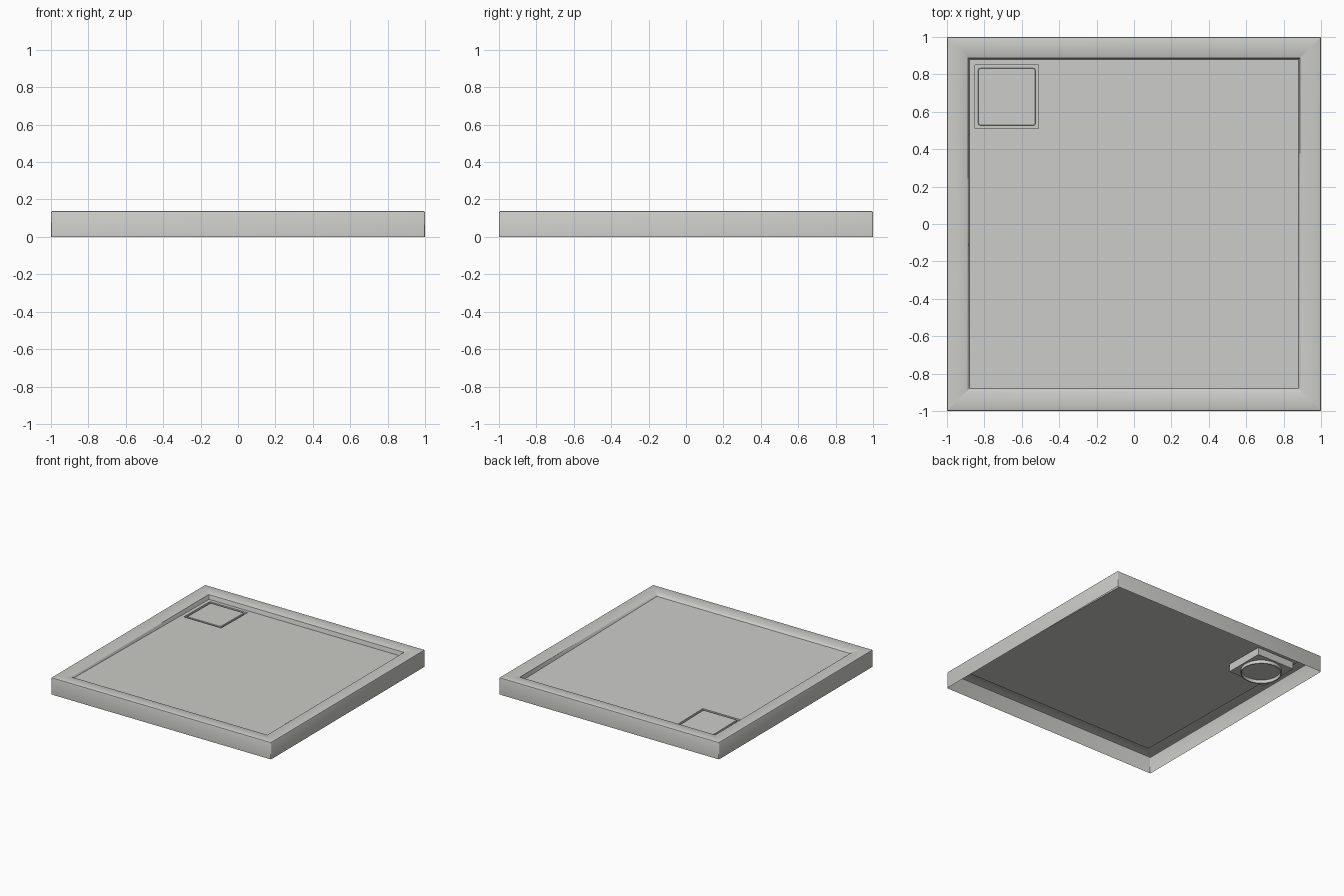
import bpy, bmesh, math

if "Cube" in bpy.data.objects:
    bpy.data.objects.remove(bpy.data.objects["Cube"])

# Single material
grey = bpy.data.materials.new("light_grey_acrylic")
grey.use_nodes = True
colour = (0.6, 0.6, 0.58, 1)
grey.diffuse_color = colour
grey.node_tree.nodes["Principled BSDF"].inputs["Base Color"].default_value = colour

INNER = 0.88                    # half width of the floor
DX, DY, DR = -0.68, 0.68, 0.17  # drain centre and half width
BOX_Z = 0.035                   # underside of the drain box


def floor_z(y):
    """Floor falls gently from front to back."""
    return 0.107 - 0.014 * y


def finish(name, bm):
    mesh = bpy.data.meshes.new(name)
    bm.to_mesh(mesh)
    bm.free()
    ob = bpy.data.objects.new(name, mesh)
    bpy.context.collection.objects.link(ob)
    mesh.materials.append(grey)
    bpy.ops.object.select_all(action="DESELECT")
    ob.select_set(True)
    bpy.context.view_layer.objects.active = ob
    bpy.ops.object.shade_smooth_by_angle(angle=math.radians(30))
    return ob


def square_loop(bm, half, height, cx=0, cy=0, r=0.0):
    """Square of vertices, optionally round cornered; height is a function of y."""
    steps = 4 if r else 1
    verts = []
    for k in range(4):
        a0 = k * math.pi / 2
        sx, sy = (1, -1, -1, 1)[k], (1, 1, -1, -1)[k]
        for i in range(steps):
            a = a0 + (i / (steps - 1) if steps > 1 else 0) * math.pi / 2
            x = cx + sx * (half - r) + r * math.cos(a)
            y = cy + sy * (half - r) + r * math.sin(a)
            verts.append(bm.verts.new((x, y, height(y))))
    return verts


def bridge(bm, a, b):
    n = len(a)
    for i in range(n):
        j = (i + 1) % n
        bm.faces.new((a[i], a[j], b[j], b[i]))


# Open-bottomed skirt, rounded rim and inner walls
bm = bmesh.new()
profile = [(1, 0, .006), (1, .129, .006), (.997, .136, .005), (.99, .139, .004),
           (.895, .133, .004), (.888, .129, .004)]
loops = [square_loop(bm, h, lambda y, z=z: z, r=r) for h, z, r in profile]
loops.append(square_loop(bm, INNER, floor_z, r=0.003))
for a, b in zip(loops, loops[1:]):
    bridge(bm, a, b)
finish("tray_rim", bm)

# Sloping floor with a square opening for the drain
bm = bmesh.new()
xs = (-INNER, DX - DR, DX + DR, INNER)
ys = (-INNER, DY - DR, DY + DR, INNER)
grid = [[bm.verts.new((x, y, floor_z(y))) for x in xs] for y in ys]
for j in range(3):
    for i in range(3):
        if (i, j) != (1, 1):
            bm.faces.new((grid[j][i], grid[j][i + 1], grid[j + 1][i + 1], grid[j + 1][i]))
finish("tray_floor", bm)

# Drain box hanging under the floor
bm = bmesh.new()
top = square_loop(bm, DR, floor_z, DX, DY)
low = square_loop(bm, DR, lambda y: BOX_Z, DX, DY)
bridge(bm, top, low)
bm.faces.new(low)
finish("drain_box", bm)

# Flush cover plate with a narrow gap around it
bm = bmesh.new()
layers = [square_loop(bm, h, lambda y, d=d: floor_z(y) - d, DX, DY, .012)
          for h, d in ((.153, .02), (.153, .002), (.151, 0))]
for a, b in zip(layers, layers[1:]):
    bridge(bm, a, b)
bm.faces.new(layers[-1])
bm.faces.new(layers[0][::-1])
finish("drain_cover", bm)

# Shallow ledge in the gap around the cover
bm = bmesh.new()
outer = square_loop(bm, DR, lambda y: floor_z(y) - .015, DX, DY)
inner = square_loop(bm, .152, lambda y: floor_z(y) - .015, DX, DY)
bridge(bm, outer, inner)
finish("drain_ledge", bm)

# Open outlet ring under the drain box
bm = bmesh.new()
rings = []
for radius, z in ((.155, BOX_Z), (.155, .008), (.147, .008), (.147, BOX_Z)):
    rings.append([bm.verts.new((DX + radius * math.cos(t * math.tau / 40),
                                DY + radius * math.sin(t * math.tau / 40), z))
                  for t in range(40)])
for a, b in zip(rings, rings[1:]):
    bridge(bm, a, b)
bmesh.ops.recalc_face_normals(bm, faces=bm.faces)
finish("drain_outlet_ring", bm)
